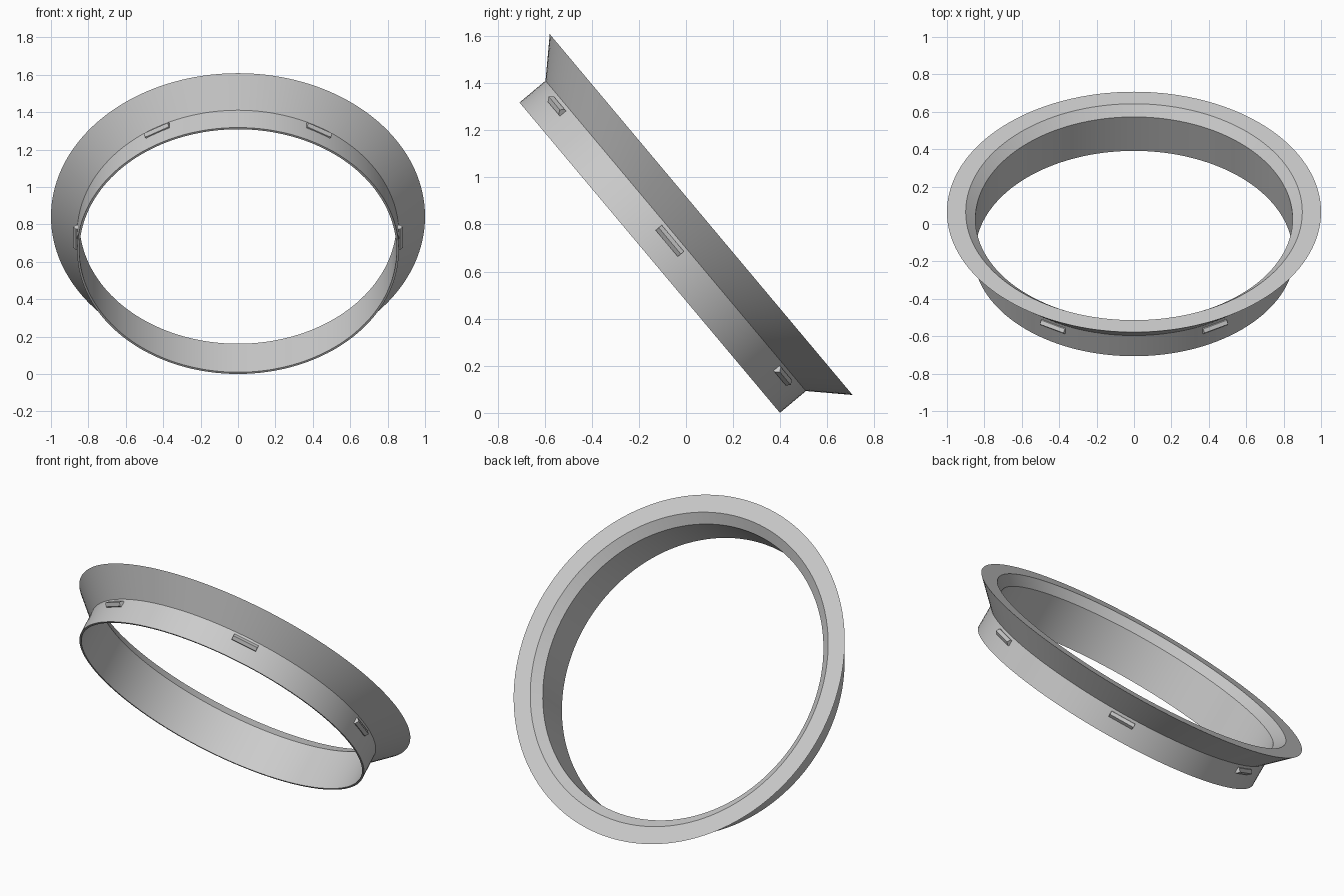
import bpy, bmesh, math
from mathutils import Matrix, Vector

cube = bpy.data.objects.get("Cube")
if cube:
    bpy.data.objects.remove(cube, do_unlink=True)

SEGMENTS = 128
TILT = math.radians(50)
# Ring axis leans back; the origin is the centre of the lower rim
PLACE = Matrix.Translation((0, -0.154, 0.659)) @ Matrix.Rotation(-TILT, 4, 'X')

grey = bpy.data.materials.new("light_grey")
grey.use_nodes = True
colour = (0.6, 0.6, 0.6, 1)
grey.diffuse_color = colour
grey.node_tree.nodes["Principled BSDF"].inputs["Base Color"].default_value = colour


def finish(name, bm):
    bmesh.ops.recalc_face_normals(bm, faces=bm.faces)
    mesh = bpy.data.meshes.new(name)
    bm.to_mesh(mesh)
    bm.free()
    mesh.materials.append(grey)
    obj = bpy.data.objects.new(name, mesh)
    bpy.context.collection.objects.link(obj)
    return obj


def revolve(name, profile):
    """Closed (radius, height) profile spun around z."""
    bm = bmesh.new()
    rings = []
    for i in range(SEGMENTS):
        a = math.tau * i / SEGMENTS
        rings.append([bm.verts.new((r * math.cos(a), r * math.sin(a), h)) for r, h in profile])
    for i, ring in enumerate(rings):
        after = rings[(i + 1) % SEGMENTS]
        for j in range(len(profile)):
            k = (j + 1) % len(profile)
            bm.faces.new((ring[j], after[j], after[k], ring[k]))
    return finish(name, bm)


# Collar with a straight sleeve and a flared lip, bevelled inside
collar = revolve("flared_collar", [
    (0.848, 0), (0.86, 0), (0.86, 0.144), (1.0, 0.285), (0.9, 0.285), (0.848, 0.237)])
collar.matrix_world = PLACE
bpy.ops.object.select_all(action='DESELECT')
collar.select_set(True)
bpy.context.view_layer.objects.active = collar
bpy.ops.object.shade_smooth_by_angle(angle=math.radians(30))


# Locking tabs: ridged bars, flat against the sleeve
def tab(name, angle):
    section = [(0.85, 0.094), (0.866, 0.094), (0.881, 0.111), (0.866, 0.128), (0.85, 0.128)]
    bm = bmesh.new()
    ends = [[bm.verts.new(Vector((r, side * 0.073, h))) for r, h in section] for side in (-1, 1)]
    bm.faces.new(ends[0])
    bm.faces.new(ends[1])
    for j in range(len(section)):
        k = (j + 1) % len(section)
        bm.faces.new((ends[0][j], ends[0][k], ends[1][k], ends[1][j]))
    obj = finish(name, bm)
    obj.matrix_world = PLACE @ Matrix.Rotation(angle, 4, 'Z')


for i in range(6):
    tab(f"locking_tab_{i + 1}", math.tau * i / 6)
